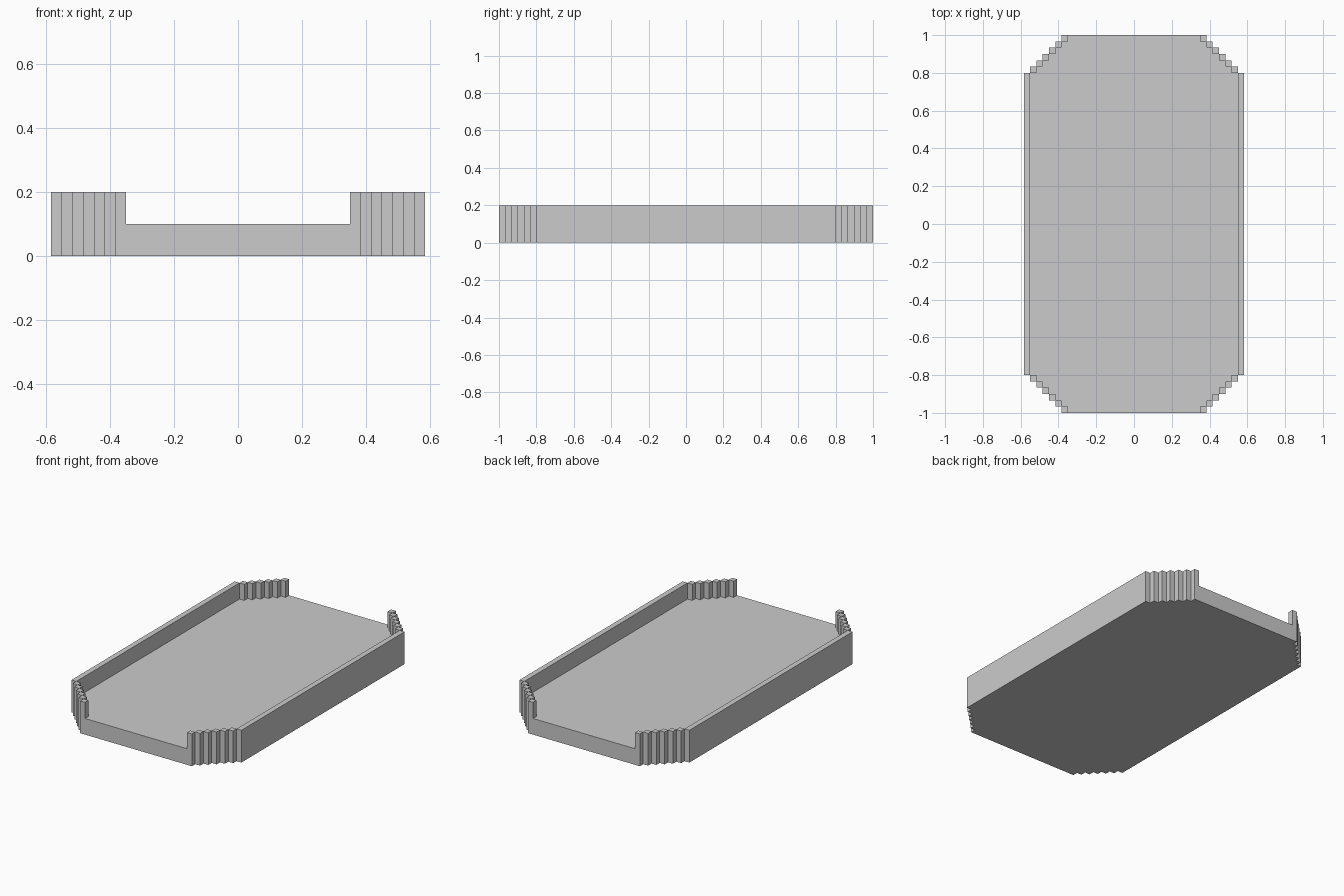
import bpy, bmesh, math

if "Cube" in bpy.data.objects:
    bpy.data.objects.remove(bpy.data.objects["Cube"])

U = 1 / 30          # one step of the staircase corners
STEPS = 7           # six corner posts plus the long side wall
LEVEL = 0.1         # floor thickness; the rim is two levels high

# Grid lines that follow the stepped corners
xs = sorted(s * (10.5 + i) for i in range(STEPS + 1) for s in (-1, 1))
ys = sorted(s * (24 + i) for i in range(STEPS) for s in (-1, 1))


def levels(i, j):
    """Height of a grid cell: 0 outside, 1 floor, 2 rim."""
    if not (0 <= i < len(xs) - 1 and 0 <= j < len(ys) - 1):
        return 0
    x = abs(xs[i] + xs[i + 1]) / 2
    y = abs(ys[j] + ys[j + 1]) / 2
    if x < 10.5:
        return 1
    step = math.floor(x - 10.5)
    if step == STEPS - 1:               # long side wall
        return 2 if y < 24 else 0
    if y > 30 - step:
        return 0
    return 2 if y > 29 - step else 1    # corner post or floor


bm = bmesh.new()


def quad(*pts):
    bm.faces.new([bm.verts.new((x * U, y * U, k * LEVEL)) for x, y, k in pts])


# Floor, stepped corner posts and side walls as one clean shell
for i in range(len(xs) - 1):
    for j in range(len(ys) - 1):
        h = levels(i, j)
        if not h:
            continue
        x0, x1, y0, y1 = xs[i], xs[i + 1], ys[j], ys[j + 1]
        ring = [(x0, y0), (x1, y0), (x1, y1), (x0, y1)]
        quad(*[(x, y, h) for x, y in ring])
        quad(*[(x, y, 0) for x, y in reversed(ring)])
        # Vertical sides only where the neighbour is lower
        for n, (di, dj) in enumerate(((0, -1), (1, 0), (0, 1), (-1, 0))):
            (ax, ay), (bx, by) = ring[n], ring[(n + 1) % 4]
            for k in range(levels(i + di, j + dj), h):
                quad((ax, ay, k), (bx, by, k), (bx, by, k + 1), (ax, ay, k + 1))

# Weld and merge coplanar faces
bmesh.ops.remove_doubles(bm, verts=bm.verts[:], dist=1e-4)
bmesh.ops.dissolve_limit(bm, angle_limit=math.radians(1),
                         verts=bm.verts[:], edges=bm.edges[:])

mesh = bpy.data.meshes.new("stepped_tray")
bm.to_mesh(mesh)
bm.free()
bpy.context.collection.objects.link(bpy.data.objects.new("stepped_tray", mesh))
